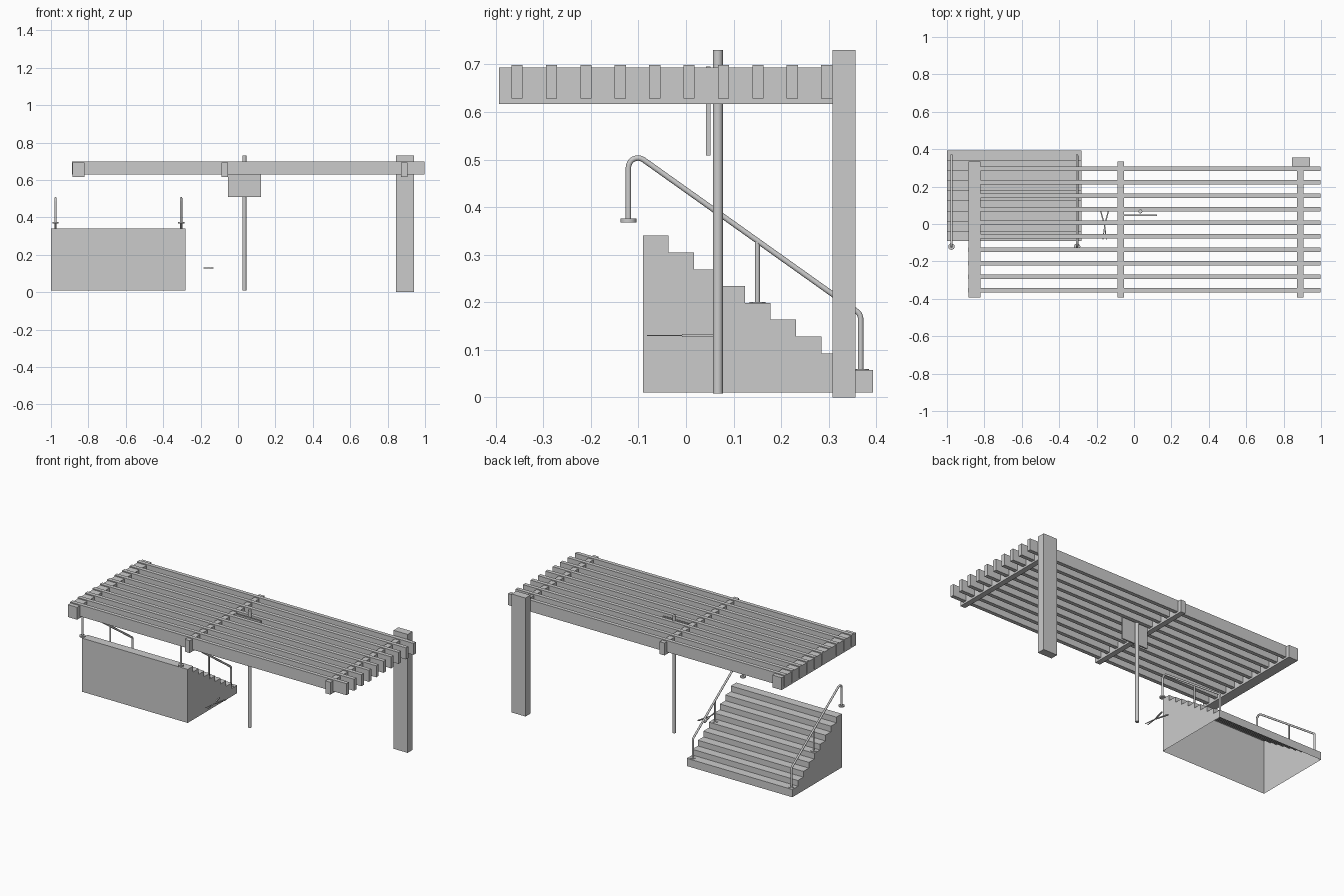
import bpy, bmesh, math
from mathutils import Vector

if "Cube" in bpy.data.objects:
    bpy.data.objects.remove(bpy.data.objects["Cube"])


def mesh_object(name, bm):
    me = bpy.data.meshes.new(name)
    bm.to_mesh(me)
    bm.free()
    ob = bpy.data.objects.new(name, me)
    bpy.context.collection.objects.link(ob)
    return ob


def box(name, x, y, z):
    """Box from (min, max) ranges."""
    bm = bmesh.new()
    bmesh.ops.create_cube(bm, size=1)
    for v in bm.verts:
        v.co = [r[0] + (c + 0.5) * (r[1] - r[0]) for c, r in zip(v.co, (x, y, z))]
    return mesh_object(name, bm)


def cylinder(name, x, y, z0, z1, r, sides=24):
    bpy.ops.mesh.primitive_cylinder_add(vertices=sides, radius=r, depth=z1 - z0,
                                        location=(x, y, (z0 + z1) / 2))
    ob = bpy.context.object
    ob.name = name
    bpy.ops.object.shade_smooth_by_angle()
    return ob


def fillet(pts, r, n=8):
    """Round the inner corners of a polyline."""
    pts = [Vector(p) for p in pts]
    out = [pts[0]]
    for a, b, c in zip(pts, pts[1:], pts[2:]):
        u, w = (a - b).normalized(), (c - b).normalized()
        half = u.angle(w) / 2
        centre = b + (u + w).normalized() * (r / math.sin(half))
        s = (b + u * (r / math.tan(half)) - centre).normalized()
        e = (b + w * (r / math.tan(half)) - centre).normalized()
        out += [centre + s.slerp(e, i / n) * r for i in range(n + 1)]
    return out + [pts[-1]]


def tube(name, pts, r):
    cu = bpy.data.curves.new(name, 'CURVE')
    cu.dimensions = '3D'
    cu.bevel_depth = r
    cu.bevel_resolution = 3
    cu.use_fill_caps = True
    sp = cu.splines.new('POLY')
    sp.points.add(len(pts) - 1)
    for p, co in zip(sp.points, pts):
        p.co = (*co, 1)
    ob = bpy.data.objects.new(name, cu)
    bpy.context.collection.objects.link(ob)
    return ob


# Staircase: stepped profile swept along x, open underneath
STEPS, TREAD, RISE = 9, 0.0536, 0.0353
profile = [(-0.09, 0.01)]
for i in range(STEPS):
    z = 0.34 - i * RISE
    profile += [(-0.09 + i * TREAD, z), (-0.09 + (i + 1) * TREAD, z)]
profile.append((-0.09 + STEPS * TREAD, 0.01))
bm = bmesh.new()
left, right = [[bm.verts.new((x, y, z)) for y, z in profile] for x in (-1.0, -0.28)]
bm.faces.new(left)
bm.faces.new(right[::-1])
for i in range(len(profile) - 1):
    bm.faces.new((left[i], right[i], right[i + 1], left[i + 1]))
bmesh.ops.recalc_face_normals(bm, faces=bm.faces)
mesh_object("staircase", bm)

# Handrails on both sides of the stairs
for side, x in (("left", -0.976), ("right", -0.304)):
    path = fillet([(x, 0.367, 0.058), (x, 0.367, 0.175),
                   (x, -0.121, 0.522), (x, -0.121, 0.372)], 0.02)
    tube(f"{side}_handrail", path, 0.006)
    tube(f"{side}_handrail_middle_post", [(x, 0.15, 0.199), (x, 0.15, 0.329)], 0.0055)
    cylinder(f"{side}_top_flange", x, -0.121, 0.368, 0.376, 0.017)
    cylinder(f"{side}_middle_flange", x, 0.15, 0.198, 0.201, 0.017)
    cylinder(f"{side}_bottom_flange", x, 0.368, 0.057, 0.06, 0.016)

# Pergola: long slats resting over three cross beams, one post
for i in range(10):
    y = -0.355 + i * 0.0723
    box(f"pergola_slat_{i + 1}", (-0.888, 0.997), (y - 0.0118, y + 0.0118), (0.628, 0.699))
for name, x in (("left", (-0.885, -0.822)), ("middle", (-0.087, -0.054)),
                ("right", (0.871, 0.905))):
    box(f"{name}_cross_beam", x, (-0.393, 0.333), (0.617, 0.693))
box("pergola_post", (0.845, 0.941), (0.308, 0.356), (0.0, 0.73))

# Sign on a round pole
cylinder("sign_pole", 0.034, 0.067, 0.008, 0.73, 0.0105)
box("sign_board", (-0.053, 0.123), (0.042, 0.051), (0.508, 0.695))

# Small crossed tool: two bars, each a thick handle and a thin blade
for name, top, tip in (("first", -0.18, -0.148), ("second", -0.135, -0.166)):
    pivot = Vector((-0.157, -0.007, 0.13))
    for part, x, y, w, h in (("handle", top, 0.076, 0.0035, 0.003),
                             ("blade", tip, -0.082, 0.0025, 0.001)):
        d = Vector((x, y, 0.13)) - pivot
        ob = box(f"{name}_tool_{part}", (-w, w), (0, d.length), (-h, h))
        ob.location = pivot
        ob.rotation_euler.z = math.atan2(-d.x, d.y)
